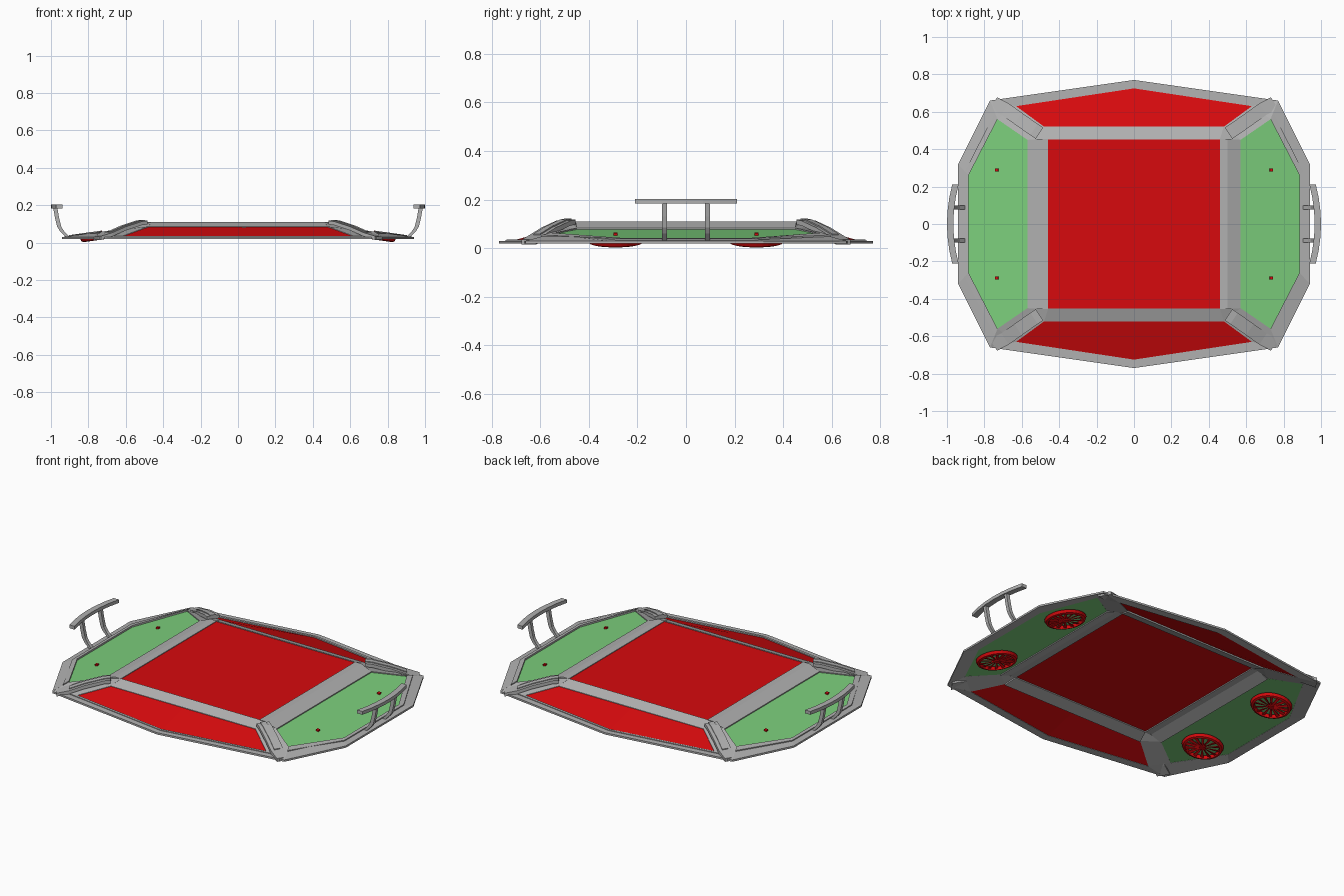
import bpy, bmesh, math
from mathutils import Matrix, Vector

if "Cube" in bpy.data.objects:
    bpy.data.objects.remove(bpy.data.objects["Cube"])


def material(name, rgb):
    m = bpy.data.materials.new(name)
    m.diffuse_color = (*rgb, 1)
    m.use_nodes = True
    m.node_tree.nodes["Principled BSDF"].inputs["Base Color"].default_value = m.diffuse_color
    return m


RED = material("red", (0.68, 0.003, 0.004))
GREEN = material("green", (0.2, 0.62, 0.2))
GREY = material("grey", (0.44, 0.44, 0.44))


def finish(name, bm, mat):
    bmesh.ops.remove_doubles(bm, verts=bm.verts, dist=1e-5)
    bmesh.ops.recalc_face_normals(bm, faces=bm.faces)
    me = bpy.data.meshes.new(name)
    bm.to_mesh(me)
    bm.free()
    me.materials.append(mat)
    ob = bpy.data.objects.new(name, me)
    bpy.context.collection.objects.link(ob)
    return ob


def strip(name, a, b, mat, depth=(0, 0, -0.015), sx=1, sy=1):
    """Solid band between two polylines, thickened along depth, mirrored by sx, sy."""
    bm = bmesh.new()
    s = Vector((sx, sy, 1))
    d = Vector(depth)
    rows = [[bm.verts.new((Vector(p) + o) * s) for p in line]
            for line, o in ((a, d * 0), (b, d * 0), (b, d), (a, d))]
    n = len(a)
    for r in range(4):
        p, q = rows[r], rows[(r + 1) % 4]
        for i in range(n - 1):
            bm.faces.new((p[i], p[i + 1], q[i + 1], q[i]))
    for i in (0, n - 1):
        bm.faces.new([row[i] for row in rows])
    return finish(name, bm, mat)


def mix(a, b, t, dz=0.0):
    return [tuple(Vector(p).lerp(Vector(q), t) + Vector((0, 0, dz))) for p, q in zip(a, b)]


def fan(name, sx, sy):
    """Tilted spoked fan under a side panel, with a pin reaching through it."""
    bm = bmesh.new()
    n = 28
    rings = [[bm.verts.new((r * math.cos(math.tau * i / n), r * math.sin(math.tau * i / n), z))
              for i in range(n)]
             for r, z in ((0.115, 0.02), (0.108, 0.004), (0.095, 0.0), (0.09, 0.02))]
    for r in range(4):
        p, q = rings[r], rings[(r + 1) % 4]
        for i in range(n):
            j = (i + 1) % n
            bm.faces.new((p[i], p[j], q[j], q[i]))
    # hub and pin
    bmesh.ops.create_cone(bm, cap_ends=True, segments=14, radius1=0.018, radius2=0.018, depth=0.02,
                          matrix=Matrix.Translation((0, 0, 0.012)))
    bmesh.ops.create_cube(bm, size=1, matrix=Matrix.Translation((0, 0, 0.025)) @ Matrix.Diagonal((0.016, 0.016, 0.044, 1)))
    # tapered blades
    for k in range(14):
        rot = Matrix.Rotation(math.tau * k / 14, 4, 'Z')
        lo = [bm.verts.new(rot @ Vector(p)) for p in
              ((0.012, -0.003, 0.005), (0.093, -0.009, 0.005), (0.093, 0.009, 0.009), (0.012, 0.003, 0.009))]
        hi = [bm.verts.new(v.co + Vector((0, 0, 0.004))) for v in lo]
        bm.faces.new(lo)
        bm.faces.new(hi)
        for i in range(4):
            j = (i + 1) % 4
            bm.faces.new((lo[i], lo[j], hi[j], hi[i]))
    tilt = Matrix.Rotation(0.142, 4, 'Y')
    bm.transform(Matrix.Diagonal((sx, sy, 1, 1)) @ Matrix.Translation((0.728, 0.29, 0.0165)) @ tilt)
    finish(name, bm, RED)


# centre panel
strip("centre_panel", [(-0.465, -0.46, 0.106), (0.465, -0.46, 0.106)],
      [(-0.465, 0.46, 0.106), (0.465, 0.46, 0.106)], RED, (0, 0, -0.008))

# front and back: top bar, sloped red panel, outer rim with inner lip
for sy, tag in ((-1, "front"), (1, "back")):
    top_in = [(-0.46, 0.452, 0.11), (0, 0.452, 0.11), (0.46, 0.452, 0.11)]
    top_out = [(-0.48, 0.52, 0.086), (0, 0.52, 0.086), (0.48, 0.52, 0.086)]
    low_in = [(-0.63, 0.63, 0.031), (0, 0.725, 0.031), (0.63, 0.63, 0.031)]
    low_out = [(-0.77, 0.66, 0.03), (0, 0.77, 0.03), (0.77, 0.66, 0.03)]
    strip(tag + "_top_bar", top_in, top_out, GREY, (0, 0, -0.018), sy=sy)
    strip(tag + "_panel", mix(top_out, low_in, -0.02, -0.003), mix(top_out, low_in, 1.02, -0.003),
          RED, (0, 0, -0.006), sy=sy)
    strip(tag + "_rim", low_in, low_out, GREY, (0, 0, -0.011), sy=sy)
    strip(tag + "_rim_lip", low_in, mix(low_in, low_out, 0.3), GREY, (0, 0, 0.004), sy=sy)

for sx, tag in ((-1, "left"), (1, "right")):
    # side top bar
    bar_in = [(0.46, -0.455, 0.11), (0.46, 0.455, 0.11)]
    bar_out = [(0.57, -0.45, 0.083), (0.57, 0.45, 0.083)]
    mid = [(0.5, -0.455, 0.11), (0.5, 0.455, 0.11)]
    strip(tag + "_top_bar", bar_in, mid, GREY, (0, 0, -0.018), sx=sx)
    strip(tag + "_sloped_bar", mid, bar_out, GREY, (0, 0, -0.018), sx=sx)
    # green side panel on one sloping plane
    g = lambda x, y, dz=0.0: (x, y, 0.081 - (x - 0.57) * 0.143 + dz)
    ys = ((-0.56, 0.73), (-0.26, 0.885), (0.26, 0.885), (0.56, 0.73))
    inner = [g(0.57, -0.45), g(0.57, -0.26), g(0.57, 0.26), g(0.57, 0.45)]
    outer = [g(x, y) for y, x in ys]
    strip(tag + "_panel", mix(inner, outer, -0.02, -0.004), mix(inner, outer, 1.01, -0.004),
          GREEN, (0, 0, -0.006), sx=sx)
    # side rim and its raised inner lip
    edge = [(0.77, -0.66, 0.03), (0.94, -0.32, 0.03), (0.94, 0.32, 0.03), (0.77, 0.66, 0.03)]
    strip(tag + "_rim", outer, edge, GREY, (0, 0, -0.011), sx=sx)
    strip(tag + "_rim_lip", outer, mix(outer, edge, 0.35), GREY, (0, 0, 0.006), sx=sx)
    # handle: curved grip and two bent posts
    ts = [-1, -0.67, -0.33, 0, 0.33, 0.67, 1]
    strip(tag + "_handle_grip", [(0.966 - 0.028 * t * t, 0.21 * t, 0.203) for t in ts],
          [(1.0 - 0.028 * t * t, 0.21 * t, 0.203) for t in ts], GREY, (0, 0, -0.02), sx=sx)
    path = ((0.912, 0.032), (0.94, 0.06), (0.956, 0.085), (0.967, 0.13), (0.977, 0.186))
    for y in (-0.088, 0.088):
        strip(tag + "_handle_post", [(x - 0.011, y - 0.01, z) for x, z in path],
              [(x + 0.011, y - 0.01, z) for x, z in path], GREY, (0, 0.02, 0), sx=sx)

    for sy, end in ((-1, "front"), (1, "back")):
        name = end + "_" + tag
        # corner plate between the sloped panels
        strip(name + "_corner_plate",
              [(0.46, 0.455, 0.11), (0.48, 0.52, 0.086), (0.63, 0.63, 0.031), (0.768, 0.66, 0.03)],
              [(0.465, 0.452, 0.11), (0.57, 0.45, 0.083), (0.73, 0.56, 0.058), (0.77, 0.657, 0.03)],
              GREY, (0, 0, -0.011), sx, sy)
        # raised ridge running down the corner
        ridge = [Vector(p) for p in ((0.505, 0.485, 0.117), (0.535, 0.505, 0.113), (0.62, 0.565, 0.085),
                                     (0.69, 0.615, 0.054), (0.752, 0.647, 0.035))]
        w = Vector((0.02, -0.03, 0))
        strip(name + "_corner_ridge", [p - w for p in ridge], [p + w for p in ridge],
              GREY, (0, 0, -0.02), sx, sy)
        w = w * 0.45
        strip(name + "_corner_ridge_cap", [p - w for p in ridge[:4]], [p + w for p in ridge[:4]],
              GREY, (0, 0, 0.005), sx, sy)
        fan(name + "_fan", sx, sy)
